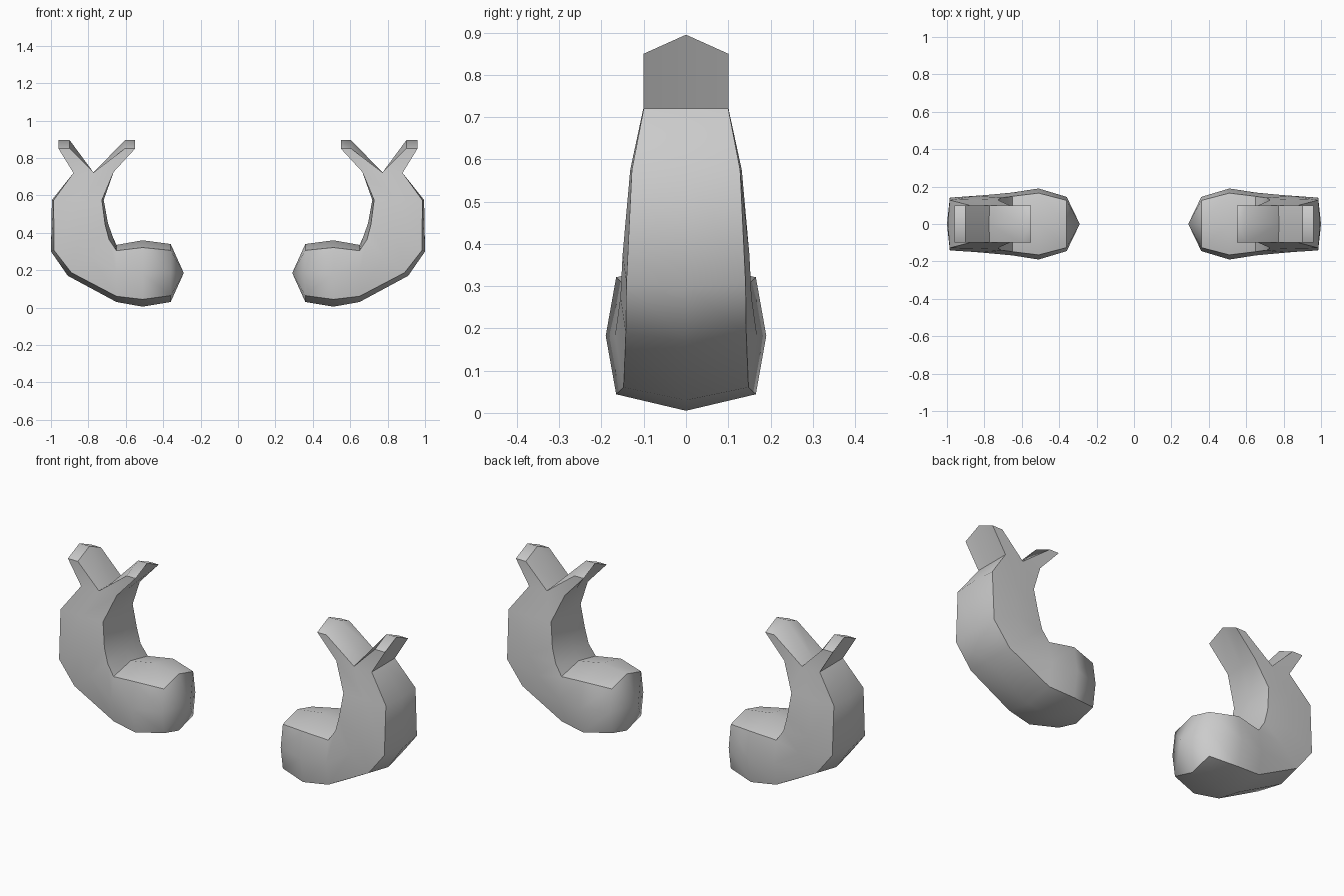
import bpy, bmesh, math
from mathutils import Vector

if "Cube" in bpy.data.objects:
    bpy.data.objects.remove(bpy.data.objects["Cube"])

bm = bmesh.new()


def ring(inner, outer, width, along, side):
    """Eight-sided section between an inner and an outer point in the xz plane."""
    a, b = Vector((inner[0], 0, inner[1])), Vector((outer[0], 0, outer[1]))
    c, h = (a + b) / 2, (b - a) / 2
    pattern = [(-1, 0), (-along, side), (0, 1), (along, side),
               (1, 0), (along, -side), (0, -1), (-along, -side)]
    return [bm.verts.new(c + h * p + Vector((0, width * q, 0))) for p, q in pattern]


def bridge(r1, r2):
    n = len(r1)
    for i in range(n):
        j = (i + 1) % n
        bm.faces.new((r1[i], r1[j], r2[j], r2[i]))


# Arm: rounded shoulder bending up to the wrist
sections = [
    ((0.36, 0.34), (0.36, 0.03), 0.145, 0.78, 0.87),
    ((0.51, 0.36), (0.51, 0.005), 0.19, 0.78, 0.87),
    ((0.65, 0.335), (0.65, 0.03), 0.168, 0.80, 0.88),
    ((0.67, 0.38), (0.91, 0.17), 0.155, 0.84, 0.92),
    ((0.695, 0.45), (1.0, 0.30), 0.15, 0.90, 0.94),
    ((0.718, 0.575), (0.995, 0.575), 0.132, 0.93, 0.97),
    ((0.665, 0.725), (0.88, 0.72), 0.10, 1.0, 1.0),
]
rings = [ring(*s) for s in sections]
for r1, r2 in zip(rings, rings[1:]):
    bridge(r1, r2)

# Pointed shoulder end
pole = bm.verts.new((0.29, 0, 0.185))
for i in range(8):
    bm.faces.new((pole, rings[0][i], rings[0][(i + 1) % 8]))

# Two flat claw fingers split from the wrist
wrist = rings[-1]
middle = bm.verts.new((0.775, 0, 0.72))


def finger(base, x_first, x_last):
    tip = [bm.verts.new((x, y, 0.85 if y else 0.895)) for x, y in
           [(x_first, 0), (x_first, 0.1), (x_last, 0.1),
            (x_last, 0), (x_last, -0.1), (x_first, -0.1)]]
    bridge(base, tip)
    bm.faces.new((tip[0], tip[1], tip[2], tip[3]))
    bm.faces.new((tip[0], tip[3], tip[4], tip[5]))


w = wrist
finger([w[0], w[1], w[2], middle, w[6], w[7]], 0.55, 0.605)
finger([middle, w[2], w[3], w[4], w[5], w[6]], 0.90, 0.96)

bmesh.ops.recalc_face_normals(bm, faces=bm.faces)
mesh = bpy.data.meshes.new("claw_arms")
bm.to_mesh(mesh)
bm.free()
arms = bpy.data.objects.new("claw_arms", mesh)
bpy.context.collection.objects.link(arms)
bpy.context.view_layer.objects.active = arms
arms.select_set(True)
bpy.ops.object.shade_smooth_by_angle(angle=math.radians(50))

# Opposite arm
mirror = arms.modifiers.new("mirror", 'MIRROR')
mirror.use_axis = (True, False, False)
mirror.use_mirror_merge = False
